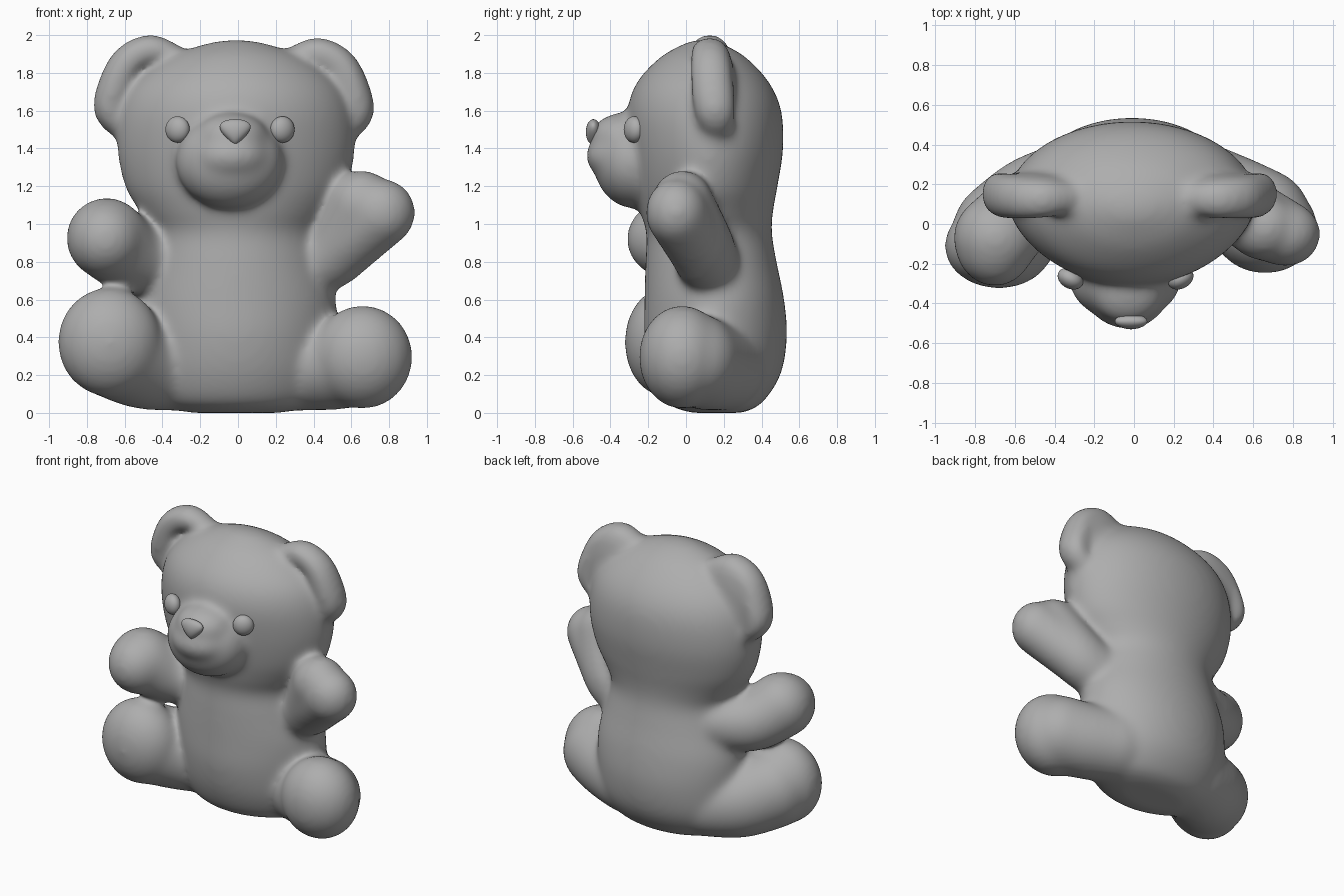
import bpy
import bmesh
from math import cos, sin, tau
from mathutils import Vector, Matrix

cube = bpy.data.objects.get("Cube")
if cube:
    bpy.data.objects.remove(cube, do_unlink=True)

grey = bpy.data.materials.new("plain grey")
grey.use_nodes = True
colour = (0.42, 0.42, 0.42, 1)
grey.diffuse_color = colour
grey.node_tree.nodes["Principled BSDF"].inputs["Base Color"].default_value = colour


def spline(points, steps=7):
    """Return a smooth run of vectors passing through all the points."""
    pts = [Vector(p) for p in points]
    pts = [pts[0]] + pts + [pts[-1]]
    run = []
    for a, b, c, d in zip(pts, pts[1:], pts[2:], pts[3:]):
        for i in range(steps):
            t = i / steps
            bend = (2 * a - 5 * b + 4 * c - d) * t + (3 * b - a - 3 * c + d) * t * t
            run.append(b + (c - a + bend) * t / 2)
    return run + [pts[-1]]


def blob(bm, centre, radii, turn=None):
    """Add one ellipsoid, optionally turned."""
    matrix = Matrix.Translation(centre) @ (turn or Matrix()) @ Matrix.Diagonal((*radii, 1))
    return bmesh.ops.create_icosphere(bm, subdivisions=4, radius=1, matrix=matrix)["verts"]


def limb(bm, stops, depth=1):
    """Add a rounded limb running through (x, y, z, radius) stops."""
    for x, y, z, r in spline(stops):
        blob(bm, (x, y, z), (r, r * depth, r))


def loft(bm, sections, sides=48):
    """Skin oval rings, a little narrower in front, from (z, half width, front, back)."""
    rings = []
    for z, half, front, back in spline(sections):
        mid, deep = (front + back) / 2, (back - front) / 2
        ring = []
        for i in range(sides):
            c, s = cos(tau * i / sides), sin(tau * i / sides)
            taper = 1 + 0.12 * min(s, 0)
            ring.append(bm.verts.new((half * c * taper - 0.01, mid + deep * s, z)))
        rings.append(ring)
    for low, high in zip(rings, rings[1:]):
        for i in range(sides):
            j = (i + 1) % sides
            bm.faces.new((low[i], low[j], high[j], high[i]))
    bm.faces.new(rings[0][::-1])
    bm.faces.new(rings[-1])


def make_object(name, bm):
    mesh = bpy.data.meshes.new(name)
    bm.to_mesh(mesh)
    bm.free()
    mesh.materials.append(grey)
    mesh.shade_smooth()
    obj = bpy.data.objects.new(name, mesh)
    bpy.context.collection.objects.link(obj)
    return obj


bm = bmesh.new()

# Torso and head: height, half width, front, back
loft(bm, [(0, 0.24, 0.03, 0.3), (0.05, 0.42, -0.1, 0.4), (0.2, 0.51, -0.18, 0.5),
          (0.4, 0.53, -0.22, 0.535), (0.6, 0.53, -0.22, 0.52), (0.8, 0.48, -0.215, 0.48),
          (0.95, 0.45, -0.21, 0.455), (1.06, 0.51, -0.24, 0.46),
          (1.2, 0.59, -0.27, 0.485), (1.4, 0.63, -0.3, 0.515),
          (1.6, 0.61, -0.31, 0.505), (1.75, 0.53, -0.26, 0.44),
          (1.88, 0.36, -0.14, 0.32), (1.95, 0.18, -0.02, 0.2), (1.975, 0.05, 0.05, 0.11)])

# Muzzle, snout and lip
blob(bm, (-0.045, -0.27, 1.33), (0.285, 0.22, 0.25))
blob(bm, (-0.03, -0.33, 1.46), (0.19, 0.175, 0.13))
blob(bm, (-0.035, -0.37, 1.36), (0.2, 0.16, 0.13))
blob(bm, (-0.03, -0.35, 1.22), (0.13, 0.1, 0.06))

# Arms: the left one is raised, the right one reaches forward
limb(bm, [(0.36, 0.13, 0.77, 0.17), (0.53, 0.08, 0.88, 0.19), (0.655, -0.02, 1.105, 0.18)], 0.92)
limb(bm, [(0.53, 0.08, 0.88, 0.19), (0.76, -0.05, 1.06, 0.18)], 0.92)
limb(bm, [(-0.36, 0.17, 0.82, 0.18), (-0.56, 0.06, 0.83, 0.2),
          (-0.695, -0.07, 0.925, 0.215)])
blob(bm, (-0.7, -0.085, 0.92), (0.205, 0.23, 0.21))

# Legs with flattened round feet
limb(bm, [(0.32, 0.18, 0.25, 0.24), (0.5, 0.1, 0.26, 0.245), (0.64, 0.03, 0.285, 0.25)])
blob(bm, (0.66, -0.02, 0.295), (0.265, 0.23, 0.275))
limb(bm, [(-0.32, 0.18, 0.25, 0.24), (-0.5, 0.09, 0.275, 0.255),
          (-0.65, -0.04, 0.34, 0.265)])
blob(bm, (-0.68, -0.11, 0.375), (0.275, 0.215, 0.29))

# Ears: a deep rolled rim, thin at the ends, in front of a thin back
ear_rim = [(0.34, 0.13, 1.89, 0.065), (0.46, 0.125, 1.925, 0.08),
           (0.58, 0.13, 1.865, 0.088), (0.65, 0.14, 1.735, 0.092),
           (0.68, 0.155, 1.6, 0.085), (0.6, 0.17, 1.49, 0.06)]
for side, shift, drop in ((-1, 0, 0), (1, 0.045, 0.015)):
    limb(bm, [(side * (x - shift), y, z - drop, r) for x, y, z, r in ear_rim], 1.25)
    blob(bm, (side * (0.51 - shift), 0.205, 1.71 - drop), (0.19, 0.055, 0.25),
         Matrix.Rotation(side * -0.4, 4, 'Y'))

# Fuse into one soft skin
body = make_object("bear_body", bm)
remesh = body.modifiers.new("fuse", 'REMESH')
remesh.mode = 'VOXEL'
remesh.voxel_size = 0.018
remesh.use_smooth_shade = True
smooth = body.modifiers.new("soften", 'SMOOTH')
smooth.factor = 0.5
smooth.iterations = 32

# Eyes
for name, x, side in (("right_eye", -0.32, -1), ("left_eye", 0.235, 1)):
    bm = bmesh.new()
    blob(bm, (x, -0.275, 1.5), (0.068, 0.05, 0.07), Matrix.Rotation(side * 0.5, 4, 'Z'))
    make_object(name, bm)

# Nose, narrowing toward the bottom
bm = bmesh.new()
for v in blob(bm, (0, 0, 0), (0.072, 0.04, 0.068)):
    v.co.x *= 1 + 9 * v.co.z
nose = make_object("nose", bm)
nose.location = (-0.015, -0.49, 1.487)
